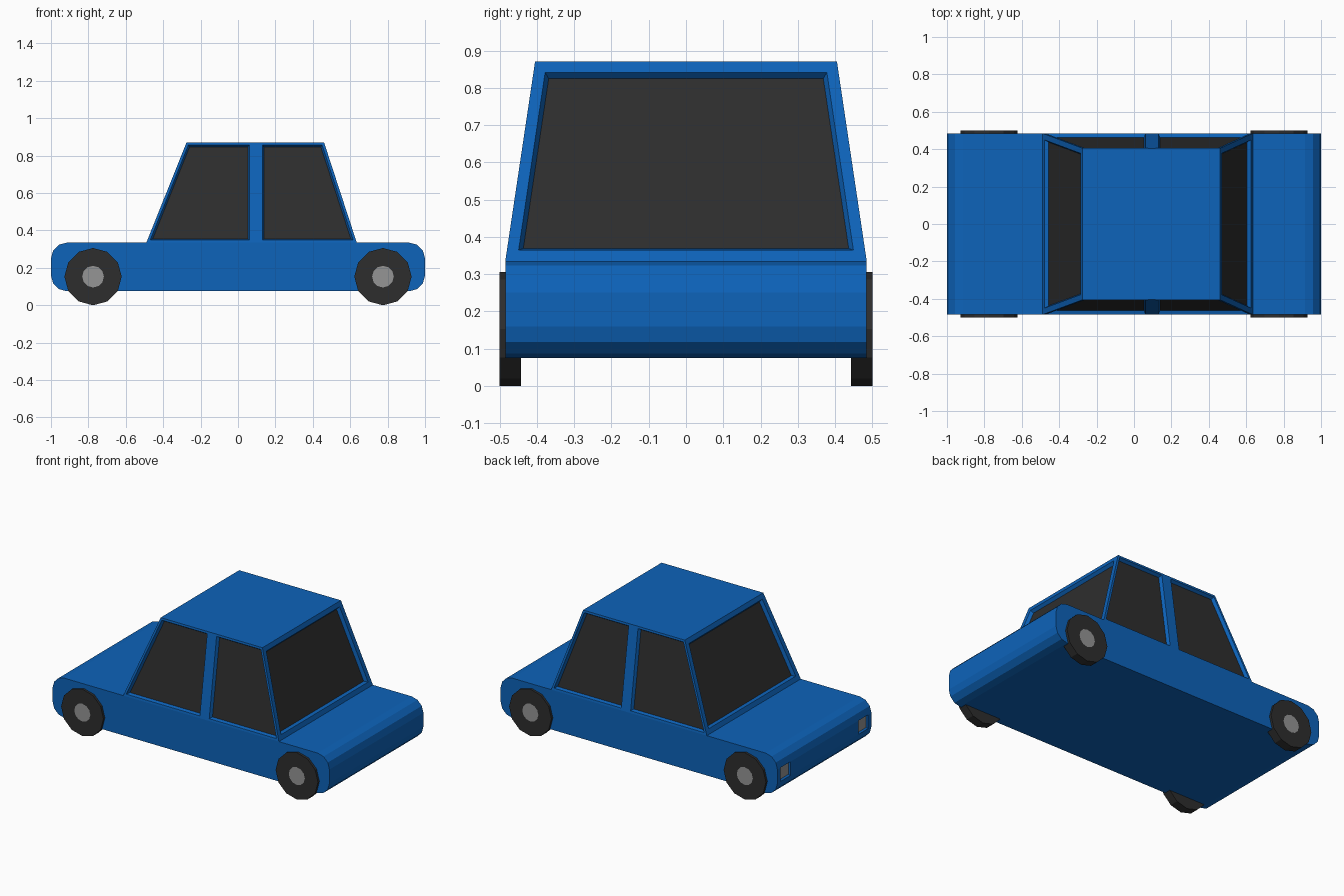
import bpy, bmesh, math
from mathutils import Matrix

if "Cube" in bpy.data.objects:
    bpy.data.objects.remove(bpy.data.objects["Cube"])


def material(name, rgb):
    m = bpy.data.materials.new(name)
    m.diffuse_color = (*rgb, 1)
    m.use_nodes = True
    m.node_tree.nodes["Principled BSDF"].inputs["Base Color"].default_value = m.diffuse_color
    return m


BLUE = material("blue paint", (0.004, 0.125, 0.49))
DARK = material("dark grey", (0.027, 0.027, 0.027))
GREY = material("light grey", (0.30, 0.30, 0.30))


def finish(name, bm, mats):
    mesh = bpy.data.meshes.new(name)
    bm.normal_update()
    bm.to_mesh(mesh)
    bm.free()
    for m in mats:
        mesh.materials.append(m)
    ob = bpy.data.objects.new(name, mesh)
    bpy.context.collection.objects.link(ob)
    return ob


def recess(bm, faces, border, wall, depth):
    """Leave a flat border, then sink a panel with sloped walls and colour it."""
    bm.normal_update()
    if border:
        bmesh.ops.inset_individual(bm, faces=faces, thickness=border, use_even_offset=True)
    bm.normal_update()
    bmesh.ops.inset_individual(bm, faces=faces, thickness=wall, depth=-depth, use_even_offset=True)
    for f in faces:
        f.material_index = 1


# Lower body: rounded side profile swept across the width
R, Z0, Z1 = 0.085, 0.075, 0.335
profile = []
for cx, cz, start in ((1 - R, Z1 - R, 0), (R - 1, Z1 - R, 90),
                      (R - 1, Z0 + R, 180), (1 - R, Z0 + R, 270)):
    for k in range(4):
        a = math.radians(start + 30 * k)
        profile.append((cx + R * math.cos(a), cz + R * math.sin(a)))

bm = bmesh.new()
rings = [[bm.verts.new((x, y, z)) for x, z in profile]
         for y in (-0.485, -0.452, -0.35, 0.35, 0.452, 0.485)]
n = len(profile)
for a, b in zip(rings, rings[1:]):
    for i in range(n):
        j = (i + 1) % n
        bm.faces.new((a[i], a[j], b[j], b[i]))
bm.faces.new(rings[0])
bm.faces.new(rings[-1][::-1])
bmesh.ops.recalc_face_normals(bm, faces=bm.faces[:])
# Headlights sunk into the flat nose
lamps = [f for f in bm.faces
         if f.calc_center_median().x < -0.999 and 0.37 < abs(f.calc_center_median().y) < 0.44]
recess(bm, lamps, 0, 0.008, 0.01)
finish("lower_body", bm, [BLUE, GREY])

# Cabin: tapered box with a pillar on each side and sunken windows
bm = bmesh.new()


def loop(xs, y, z):
    pts = [(x, -y) for x in xs] + [(x, y) for x in reversed(xs)]
    return [bm.verts.new((px, py, z)) for px, py in pts]


low = loop((-0.49, 0.076, 0.116, 0.635), 0.485, Z1)
top = loop((-0.275, 0.076, 0.116, 0.46), 0.405, 0.871)
walls = [bm.faces.new((low[i], low[(i + 1) % 8], top[(i + 1) % 8], top[i])) for i in range(8)]
bm.faces.new(top)
bm.faces.new(low[::-1])
bmesh.ops.recalc_face_normals(bm, faces=bm.faces[:])
recess(bm, [walls[i] for i in (0, 2, 4, 6)], 0.014, 0.009, 0.02)
recess(bm, [walls[i] for i in (3, 7)], 0.031, 0.011, 0.02)
finish("cabin", bm, [BLUE, DARK])

# Wheels: twelve-sided, with a grey hub on the outer side
RW, RH = 0.153, 0.058
for end, x in (("front", -0.775), ("rear", 0.775)):
    for side, s in (("right", -1), ("left", 1)):
        bm = bmesh.new()
        bmesh.ops.create_cone(bm, cap_ends=True, segments=12, radius1=RW, radius2=RW, depth=0.057,
                              matrix=Matrix.Translation((x, s * 0.4715, RW))
                              @ Matrix.Rotation(math.pi / 2, 4, 'X'))
        bm.normal_update()
        hub = [f for f in bm.faces if f.normal.y * s > 0.9]
        bmesh.ops.inset_individual(bm, faces=hub, use_even_offset=True,
                                   thickness=(RW - RH) * math.cos(math.pi / 12))
        hub[0].material_index = 1
        finish(f"{end}_{side}_wheel", bm, [DARK, GREY])
